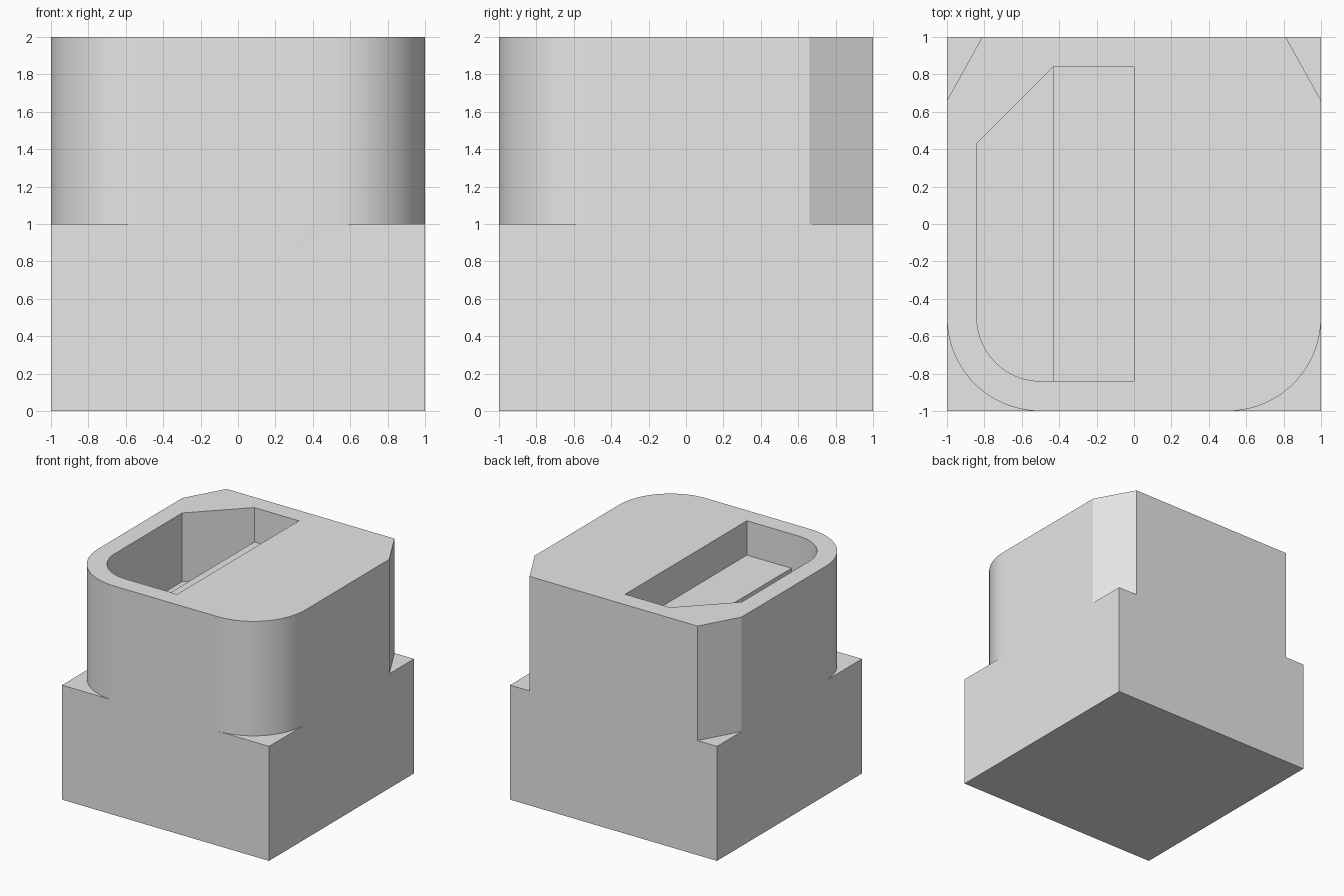
import bpy, bmesh, math

WALL = 0.16       # rim thickness around the pocket
R = 0.5           # corner size
STEP_X = -0.43    # edge between deep slot and shelf
SEGMENTS = 24

old = bpy.data.objects.get("Cube")
if old:
    bpy.data.objects.remove(old, do_unlink=True)

grey = bpy.data.materials.new("light grey")
grey.use_nodes = True
grey.diffuse_color = (0.8, 0.8, 0.8, 1)
grey.node_tree.nodes["Principled BSDF"].inputs["Base Color"].default_value = (0.8, 0.8, 0.8, 1)


def prism(name, outline, z0, z1):
    """Extrude a flat outline from z0 up to z1."""
    bm = bmesh.new()
    face = bm.faces.new([bm.verts.new((x, y, z0)) for x, y in outline])
    up = bmesh.ops.extrude_face_region(bm, geom=[face])["geom"]
    for v in up:
        if isinstance(v, bmesh.types.BMVert):
            v.co.z = z1
    bmesh.ops.recalc_face_normals(bm, faces=bm.faces)
    mesh = bpy.data.meshes.new(name)
    bm.to_mesh(mesh)
    bm.free()
    obj = bpy.data.objects.new(name, mesh)
    bpy.context.collection.objects.link(obj)
    mesh.materials.append(grey)
    return obj


def rect(x0, x1, y0, y1):
    return [(x0, y0), (x1, y0), (x1, y1), (x0, y1)]


def arc(radius):
    """Rounded front corner on the -x side, from the side to the front."""
    angles = [math.pi + math.pi / 2 * i / SEGMENTS for i in range(SEGMENTS + 1)]
    return [(-R + radius * math.cos(a), -R + radius * math.sin(a)) for a in angles]


def cut(body, cutter):
    mod = body.modifiers.new("cut", 'BOOLEAN')
    mod.operation = 'DIFFERENCE'
    mod.solver = 'EXACT'
    mod.object = cutter
    bpy.context.view_layer.objects.active = body
    bpy.ops.object.modifier_apply(modifier=mod.name)
    bpy.data.objects.remove(cutter, do_unlink=True)


# Solid block
body = prism("stepped_block", rect(-1, 1, -1, 1), 0, 2)

# Upper half: rounded front corners and chamfered back corners
far = 1.2
round_corner = arc(R) + [(-R, -far), (-far, -far), (-far, -R)]
chamfer = [(-far, R - far + 1), (-far, far), (R - far, far)]
for side in (1, -1):
    for name, outline in (("round_cutter", round_corner), ("chamfer_cutter", chamfer)):
        cut(body, prism(name, [(side * x, y) for x, y in outline], 1, 2.2))

# Pocket: deep slot following the rim, and a shallower shelf beside it
inner = 1 - WALL
slot = arc(R - WALL) + [(STEP_X, -inner), (STEP_X, inner), (-inner, -STEP_X)]
cut(body, prism("slot_cutter", slot, 1.4, 2.2))
cut(body, prism("shelf_cutter", rect(STEP_X, 0, -inner, inner), 1.7, 2.2))

# Merge leftover flat splits
bm = bmesh.new()
bm.from_mesh(body.data)
bmesh.ops.remove_doubles(bm, verts=bm.verts, dist=0.0001)
bmesh.ops.dissolve_limit(bm, angle_limit=0.01, verts=bm.verts, edges=bm.edges)
bm.to_mesh(body.data)
bm.free()

# Smooth rounded corners, sharp edges elsewhere
bpy.ops.object.select_all(action='DESELECT')
body.select_set(True)
bpy.context.view_layer.objects.active = body
bpy.ops.object.shade_smooth_by_angle(angle=math.radians(20))
